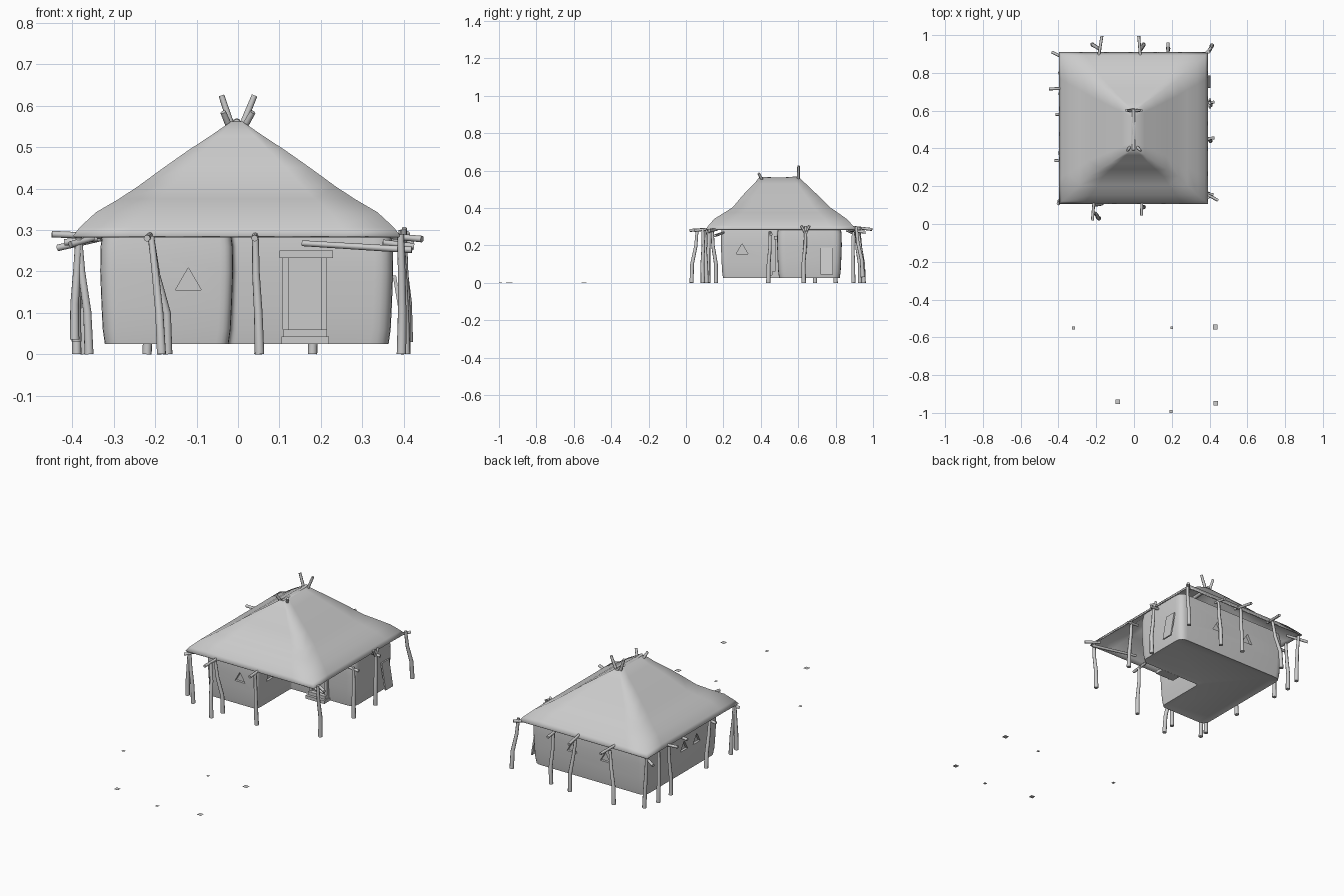
import bpy, bmesh, random
from math import radians, pi
from mathutils import Vector

if "Cube" in bpy.data.objects:
    bpy.data.objects.remove(bpy.data.objects["Cube"])

random.seed(4)

def finish(name, bm, smooth=None):
    bmesh.ops.recalc_face_normals(bm, faces=bm.faces)
    me = bpy.data.meshes.new(name)
    bm.to_mesh(me)
    bm.free()
    ob = bpy.data.objects.new(name, me)
    bpy.context.collection.objects.link(ob)
    bpy.ops.object.select_all(action='DESELECT')
    ob.select_set(True)
    bpy.context.view_layer.objects.active = ob
    if smooth:
        bpy.ops.object.shade_smooth_by_angle(angle=radians(smooth))
    return ob

def loft(bm, rings, cap_start=True, cap_end=True):
    vr = [[bm.verts.new(p) for p in r] for r in rings]
    n = len(vr[0])
    for a, b in zip(vr, vr[1:]):
        for i in range(n):
            j = (i + 1) % n
            bm.faces.new((a[i], a[j], b[j], b[i]))
    if cap_start:
        bm.faces.new(vr[0][::-1])
    if cap_end:
        bm.faces.new(vr[-1])

def box(name, x0, x1, y0, y1, z0, z1, lean=0):
    # lean pushes the lower edge outwards in x
    bm = bmesh.new()
    ring = lambda z, o: [(x0 + o, y0, z), (x1 + o, y0, z), (x1 + o, y1, z), (x0 + o, y1, z)]
    loft(bm, [ring(z0, lean), ring(z1, 0)])
    return finish(name, bm)

def pole(name, pts, r0=0.011, r1=0.009):
    # tapered bent stick along a path
    cu = bpy.data.curves.new(name, 'CURVE')
    cu.dimensions = '3D'
    cu.bevel_depth = 1.0
    cu.bevel_resolution = 2
    cu.use_fill_caps = True
    sp = cu.splines.new('POLY')
    sp.points.add(len(pts) - 1)
    for i, p in enumerate(pts):
        sp.points[i].co = (*p, 1)
        sp.points[i].radius = r0 + (r1 - r0) * i / (len(pts) - 1)
    tmp = bpy.data.objects.new(name + "_path", cu)
    bpy.context.collection.objects.link(tmp)
    bpy.context.view_layer.update()
    me = bpy.data.meshes.new_from_object(tmp.evaluated_get(bpy.context.evaluated_depsgraph_get()))
    bpy.data.objects.remove(tmp)
    bm = bmesh.new()
    bm.from_mesh(me)
    bmesh.ops.remove_doubles(bm, verts=bm.verts, dist=1e-5)
    return finish(name, bm, 65)

# L-shaped mud walls with rounded corners
def wall_ring(z, d):
    c = [(-.33 + d, .19 + d, .04), (-.015 - d, .19 + d, .03), (-.015 - d, .49 + d, .015),
         (.372 - d, .49 + d, .045), (.372 - d, .83 - d, .045), (-.33 + d, .83 - d, .04)]
    out = []
    for i, (x, y, r) in enumerate(c):
        p = Vector((x, y, z))
        a = Vector((*c[i - 1][:2], z))
        b = Vector((*c[(i + 1) % 6][:2], z))
        a = p + (a - p).normalized() * r
        b = p + (b - p).normalized() * r
        for k in range(6):
            t = k / 5
            out.append(a * (1 - t) ** 2 + p * 2 * t * (1 - t) + b * t * t)
    return out

bm = bmesh.new()
loft(bm, [wall_ring(z, d) for z, d in
          [(.034, .035), (.025, .008), (.06, .003), (.12, 0), (.2, -.003), (.26, -.002), (.298, .003)]])
walls = finish("walls", bm, 35)

# Triangular window recesses
for x, y, turn in [(-.12, .19, 0), (-.015, .30, 1), (.12, .83, 0), (-.085, .83, 0),
                   (-.33, .49, 1), (-.33, .38, 1)]:
    bpy.ops.mesh.primitive_cylinder_add(vertices=3, radius=.036, depth=.024, location=(x, y, .173),
                                        rotation=(pi / 2, 0, turn * pi / 2))
    cut = bpy.context.object
    cut.hide_render = True
    bpy.context.view_layer.objects.active = walls
    m = walls.modifiers.new("window", 'BOOLEAN')
    m.operation, m.object = 'DIFFERENCE', cut
    bpy.ops.object.modifier_apply(modifier=m.name)
    bpy.data.objects.remove(cut)

# Concave thatched hip roof: half width, front y, back y, height
prof = [(.395, .105, .91, .286), (.38, .12, .893, .306), (.34, .152, .857, .343), (.285, .205, .812, .375),
        (.238, .252, .767, .406), (.175, .29, .722, .452), (.118, .325, .68, .492), (.06, .365, .64, .53),
        (.014, .39, .605, .562)]
def roof_ring(h, a, b, z):
    c = [Vector((-h - .003, a, z)), Vector((h - .003, a, z)), Vector((h - .003, b, z)), Vector((-h - .003, b, z))]
    return [c[i].lerp(c[(i + 1) % 4], k / 6) for i in range(4) for k in range(6)]
bm = bmesh.new()
loft(bm, [roof_ring(*p) for p in prof], cap_start=False)
roof = finish("roof", bm, 62)
m = roof.modifiers.new("thickness", 'SOLIDIFY')
m.thickness, m.offset = .006, -1

# Front door: frame, leaf, steps
box("door_lintel", .10, .23, .47, .50, .232, .25)
box("door_jamb_left", .108, .122, .475, .50, .06, .232)
box("door_jamb_right", .20, .215, .475, .50, .06, .232)
box("door_leaf", .122, .20, .483, .495, .06, .232)
box("step_lower", .105, .22, .445, .50, .025, .043)
box("step_upper", .11, .215, .46, .50, .043, .06)
# Board leaning on the side wall
box("side_board", .374, .382, .72, .785, .045, .19, .024)

# Veranda posts: base, then top
posts = [((-.36, .12, 0), (-.385, .125, .29)), ((-.185, .03, 0), (-.21, .06, .285)),
         ((-.17, .11, 0), (-.21, .10, .28)), ((.052, .09, 0), (.042, .09, .285)),
         ((.395, .16, .0), (.393, .14, .29)), ((.405, .44, 0), (.395, .45, .275)),
         ((.405, .63, 0), (.40, .64, .30)), ((.412, .945, .03), (.395, .91, .30)),
         ((.18, .93, 0), (.18, .91, .275)), ((.05, .95, 0), (.035, .92, .28)),
         ((-.22, .95, 0), (-.18, .925, .28)), ((-.37, .895, 0), (-.385, .895, .28)),
         ((-.39, .80, 0), (-.385, .79, .28)), ((-.39, .69, .0), (-.385, .70, .28)),
         ((-.39, .38, .03), (-.385, .34, .28)), ((-.395, .12, .035), (-.385, .12, .28))]
for i, (a, b) in enumerate(posts):
    a, b = Vector(a), Vector(b)
    wob = lambda: Vector((random.uniform(-.003, .003), random.uniform(-.003, .003), 0))
    bend = (a - b) * .25
    bend.z = 0
    pole(f"post_{i + 1}", [a, a.lerp(b, .35) + bend + wob(), a.lerp(b, .68) + wob(), b], .0115, .008)

# Rafter stubs and forked branches under the eaves
stubs = [((-.21, .15, .29), (-.22, .02, .28)), ((.042, .15, .29), (.04, .045, .28)),
         ((-.19, .87, .30), (-.17, .995, .285)), ((.035, .87, .30), (.025, .995, .285)),
         ((.18, .88, .28), (.18, .96, .27)), ((-.33, .72, .285), (-.45, .715, .29)),
         ((-.34, .58, .28), (-.415, .58, .27)), ((-.34, .335, .28), (-.42, .335, .27)),
         ((.35, .64, .28), (.425, .645, .27)), ((.35, .45, .27), (.425, .455, .26)),
         ((-.33, .86, .28), (-.435, .91, .257)), ((.36, .88, .28), (.41, .935, .29)),
         ((.37, .165, .285), (.445, .125, .278)), ((-.35, .14, .28), (-.405, .105, .265)),
         ((.155, .20, .268), (.42, .155, .252))]
for i, (a, b) in enumerate(stubs):
    pole(f"rafter_stub_{i + 1}", [a, b], .007, .008)
for s in (-1, 1):
    pole("post_fork", [(.40, .638, .265), (.402, .638 + s * .022, .305)], .007, .006)

# Ridge pole and crossed finials
pole("ridge_pole", [(-.003, .39, .558), (-.003, .5, .552), (-.003, .61, .56)], .01, .01)
for s in (-1, 1):
    pole("finial_back", [(s * .012 - .003, .60, .55), (s * .040, .602, .625)], .008, .007)
    pole("finial_front", [(s * .016 - .003, .41, .545), (s * .036, .388, .585)], .008, .007)

# Flat ground markers in front
for i, (x, y, h) in enumerate([(-.32, -.55, .008), (.20, -.55, .007), (.43, -.545, .013),
                               (-.085, -.94, .012), (.433, -.95, .012), (.196, -.992, .008)]):
    box(f"ground_stone_{i + 1}", x - h, x + h, y - h, y + h, 0, .0004)
